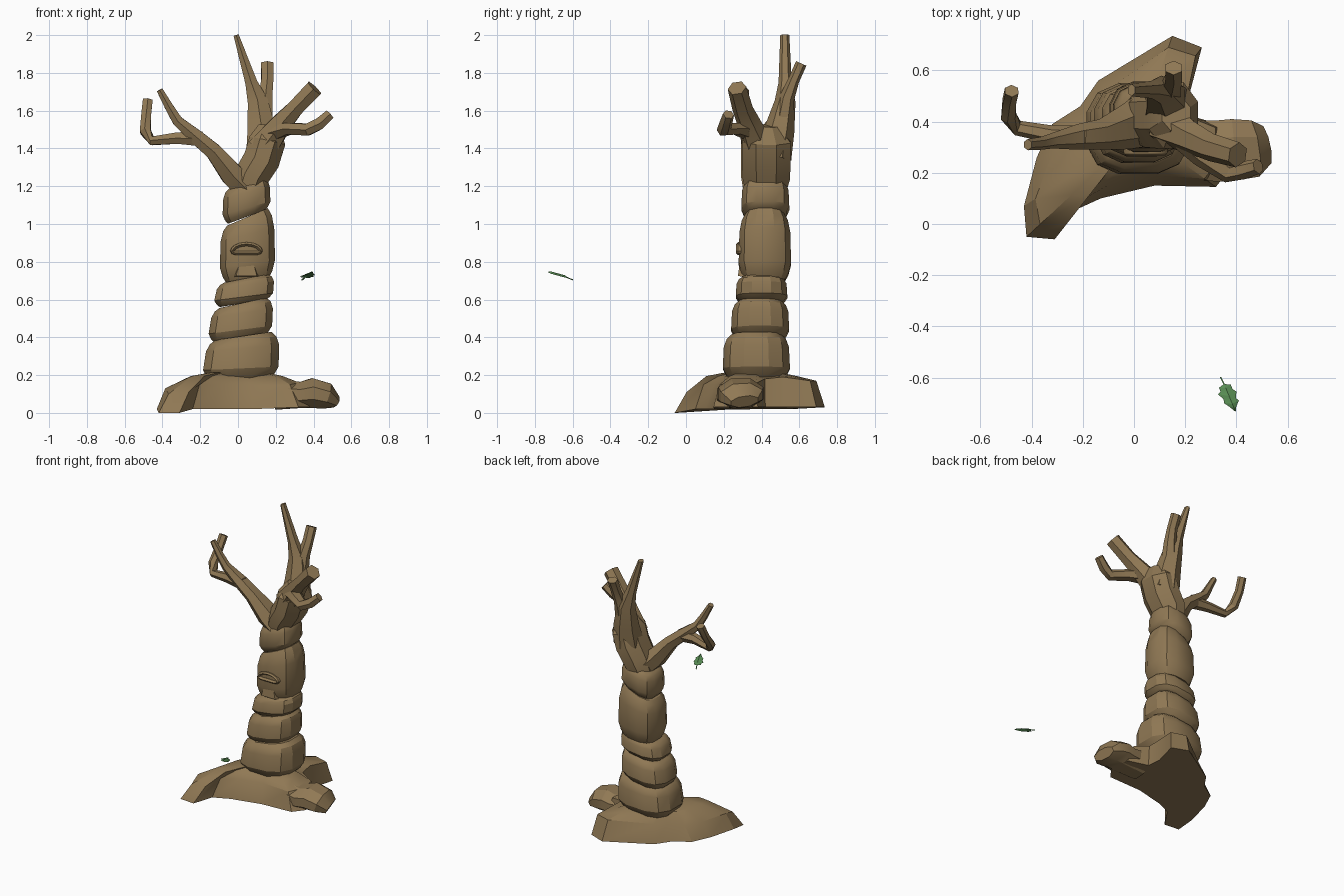
import bpy, bmesh, math
from mathutils import Vector


def material(name, color):
    m = bpy.data.materials.new(name)
    m.diffuse_color = (*color, 1)
    return m


BARK = material("bark brown", (0.28, 0.19, 0.09))
LEAF = material("leaf green", (0.10, 0.27, 0.09))


def finish(name, bm, mat, angle=28):
    bmesh.ops.recalc_face_normals(bm, faces=bm.faces)
    me = bpy.data.meshes.new(name)
    bm.to_mesh(me)
    bm.free()
    ob = bpy.data.objects.new(name, me)
    bpy.context.collection.objects.link(ob)
    me.materials.append(mat)
    bpy.ops.object.select_all(action='DESELECT')
    ob.select_set(True)
    bpy.context.view_layer.objects.active = ob
    bpy.ops.object.shade_smooth_by_angle(angle=math.radians(angle))
    return ob


def loft(name, rings, mat=BARK, closed=False):
    """Skin a list of equal-length point rings, capped unless closed."""
    bm = bmesh.new()
    vs = [[bm.verts.new(p) for p in r] for r in rings]
    n = len(vs[0])
    pairs = list(zip(vs, vs[1:])) + ([(vs[-1], vs[0])] if closed else [])
    for a, b in pairs:
        for i in range(n):
            j = (i + 1) % n
            bm.faces.new((a[i], a[j], b[j], b[i]))
    if not closed:
        bm.faces.new(vs[0])
        bm.faces.new(vs[-1])
    return finish(name, bm, mat)


def limb(name, path, sides=6):
    """Tube through (x, y, z, in-plane radius, depth radius) stations."""
    pts = [Vector(p[:3]) for p in path]
    rings = []
    for i, p in enumerate(path):
        t = (pts[min(i + 1, len(pts) - 1)] - pts[max(i - 1, 0)]).normalized()
        b = Vector((0, 1, 0))
        b = (b - t * b.dot(t)).normalized()
        a = t.cross(b)
        ring = []
        for k in range(sides):
            w = 2 * math.pi * (k + 0.5) / sides
            ring.append(pts[i] + a * p[3] * math.cos(w) + b * p[4] * math.sin(w))
        rings.append(ring)
    return loft(name, rings)


def sgnpow(v, e):
    return math.copysign(abs(v) ** e, v)


# Trunk: stacked, tilted bulges
# x0, x1, y0, y1, bottom z left/right, top z left/right
segments = [
    (-0.19, 0.22, 0.19, 0.555, 0.17, 0.18, 0.385, 0.43),
    (-0.16, 0.185, 0.235, 0.55, 0.37, 0.41, 0.555, 0.61),
    (-0.13, 0.19, 0.26, 0.54, 0.56, 0.60, 0.69, 0.735),
    (-0.10, 0.20, 0.275, 0.56, 0.69, 0.715, 0.99, 1.085),
    (-0.085, 0.175, 0.29, 0.55, 1.00, 1.075, 1.185, 1.25),
]
for s, (x0, x1, y0, y1, bl, br, tl, tr) in enumerate(segments):
    cx, cy, rx, ry = (x0 + x1) / 2, (y0 + y1) / 2, (x1 - x0) / 2, (y1 - y0) / 2
    lean = 0.02 if s < 3 else 0.0
    rings = []
    for f, k in ((0, 0.78), (0.1, 0.9), (0.26, 1.0), (0.72, 0.97), (0.9, 0.88), (1, 0.74)):
        ring = []
        for i in range(12):
            w = 2 * math.pi * (i + 0.5) / 12
            u, v = sgnpow(math.cos(w), 0.75), sgnpow(math.sin(w), 0.75)
            h = (u + 1) / 2
            lo, hi = bl + (br - bl) * h, tl + (tr - tl) * h
            ring.append((cx + rx * u * k + lean * (f - 0.26), cy + ry * v * k,
                         lo + (hi - lo) * f))
        rings.append(ring)
    loft("trunk_bulge_%d" % (s + 1), rings)

# Root mound: outline x, y, bottom z, shoulder inset, shoulder z
outline = [
    (-0.43, 0.07, 0.02, 0.10, 0.13), (-0.42, -0.05, 0.0, 0.12, 0.10),
    (-0.31, -0.06, 0.0, 0.15, 0.11), (-0.24, 0.05, 0.02, 0.14, 0.15),
    (-0.13, 0.10, 0.02, 0.20, 0.15), (0.08, 0.15, 0.02, 0.20, 0.15),
    (0.32, 0.145, 0.03, 0.15, 0.15), (0.38, 0.22, 0.03, 0.15, 0.16),
    (0.37, 0.38, 0.03, 0.15, 0.16), (0.23, 0.42, 0.03, 0.05, 0.18),
    (0.22, 0.52, 0.03, 0.05, 0.19), (0.265, 0.69, 0.03, 0.10, 0.17),
    (0.15, 0.735, 0.03, 0.12, 0.17), (-0.14, 0.56, 0.02, 0.20, 0.14),
    (-0.21, 0.46, 0.02, 0.20, 0.13), (-0.32, 0.39, 0.02, 0.18, 0.12),
    (-0.38, 0.26, 0.02, 0.15, 0.12),
]
C = (0.02, 0.36)


def inset(p, f, z):
    return (p[0] + (C[0] - p[0]) * f, p[1] + (C[1] - p[1]) * f, z)


loft("root_mound", [[p[:3] for p in outline],
                    [inset(p, p[3], p[4]) for p in outline],
                    [inset(p, 0.40, 0.195) for p in outline],
                    [inset(p, 0.65, 0.215) for p in outline]])

# Side root knob
limb("right_root", [(0.20, 0.29, 0.10, 0.09, 0.12), (0.33, 0.285, 0.095, 0.075, 0.13),
                    (0.39, 0.29, 0.105, 0.085, 0.13), (0.465, 0.295, 0.09, 0.075, 0.12),
                    (0.515, 0.31, 0.06, 0.035, 0.08)], 8)

# Fork and limbs
limb("main_fork", [(0.04, 0.42, 1.16, 0.09, 0.11), (0.07, 0.425, 1.25, 0.10, 0.135),
                   (0.125, 0.425, 1.34, 0.105, 0.14), (0.155, 0.425, 1.44, 0.105, 0.14),
                   (0.165, 0.43, 1.52, 0.06, 0.07)], 8)
limb("tall_branch", [(0.13, 0.46, 1.36, 0.10, 0.10), (0.125, 0.495, 1.5, 0.085, 0.08),
                     (0.105, 0.525, 1.65, 0.062, 0.055), (0.07, 0.525, 1.75, 0.037, 0.035),
                     (-0.01, 0.523, 2.0, 0.016, 0.024)])
limb("back_branch", [(0.13, 0.51, 1.52, 0.06, 0.05), (0.145, 0.535, 1.67, 0.042, 0.04),
                     (0.155, 0.57, 1.76, 0.037, 0.03), (0.155, 0.61, 1.85, 0.037, 0.03)])
limb("left_branch", [(0.04, 0.41, 1.19, 0.07, 0.11), (-0.03, 0.38, 1.26, 0.07, 0.09),
                     (-0.13, 0.35, 1.385, 0.05, 0.06), (-0.22, 0.34, 1.46, 0.045, 0.05),
                     (-0.32, 0.325, 1.545, 0.032, 0.03), (-0.365, 0.315, 1.62, 0.026, 0.025),
                     (-0.415, 0.31, 1.71, 0.019, 0.022)])
limb("left_hook", [(-0.19, 0.34, 1.45, 0.045, 0.045), (-0.32, 0.35, 1.455, 0.035, 0.035),
                   (-0.455, 0.375, 1.44, 0.026, 0.03), (-0.49, 0.42, 1.49, 0.033, 0.03),
                   (-0.487, 0.48, 1.57, 0.03, 0.026), (-0.478, 0.52, 1.655, 0.03, 0.026)])
limb("right_branch", [(0.13, 0.39, 1.40, 0.09, 0.09), (0.22, 0.34, 1.52, 0.065, 0.065),
                      (0.30, 0.30, 1.61, 0.05, 0.055), (0.405, 0.27, 1.72, 0.052, 0.05)])
limb("right_twig", [(0.20, 0.34, 1.49, 0.05, 0.06), (0.27, 0.27, 1.505, 0.035, 0.05),
                    (0.37, 0.20, 1.50, 0.036, 0.04), (0.43, 0.21, 1.53, 0.036, 0.035),
                    (0.485, 0.225, 1.58, 0.03, 0.03)])

# Knot hole: arched lip around a sunken slit
lip = []
for i in range(16):
    w = 2 * math.pi * i / 16
    u, v = sgnpow(math.cos(w), 0.8), math.sin(w)
    c = Vector((0.045 + 0.075 * u, 0.283, 0.858 + 0.024 * v + 0.012 * (1 - u * u)))
    out = Vector((u * 0.4, 0, v)).normalized()
    lip.append([c + out * 0.012 * a + Vector((0, 0.022 * b, 0))
                for a, b in ((1, 1), (0.8, -0.4), (0, -0.8), (-0.9, -0.2), (-1, 1))])
loft("knot_lip", lip, closed=True)

# Chin wedge under the knot
loft("knot_chin", [[(-0.02, 0.31, 0.72), (0.11, 0.31, 0.72), (0.10, 0.275, 0.725), (-0.01, 0.275, 0.725)],
                   [(0.0, 0.31, 0.81), (0.09, 0.31, 0.81), (0.08, 0.285, 0.80), (0.01, 0.285, 0.80)]])

# Floating leaf: serrated blade folded along the midrib, plus stem
left = [(0.332, -0.64), (0.338, -0.655), (0.328, -0.665), (0.350, -0.685), (0.352, -0.70), (0.37, -0.712)]
right = [(0.378, -0.628), (0.385, -0.645), (0.40, -0.655), (0.398, -0.68), (0.41, -0.69), (0.40, -0.712)]
stalk, tip = Vector((0.352, -0.625)), Vector((0.397, -0.734))


def height(y, fold):
    return 0.715 + (-0.62 - y) * 0.27 + fold


bm = bmesh.new()
rib = [bm.verts.new((*stalk.lerp(tip, i / 7), height(stalk.lerp(tip, i / 7).y, 0.008 * (i % 7 > 0))))
       for i in range(8)]
for edge in (left, right):
    side = [rib[0]] + [bm.verts.new((x, y, height(y, -0.004))) for x, y in edge] + [rib[7]]
    for i in range(7):
        quad = [rib[i], rib[i + 1], side[i + 1], side[i]]
        bm.faces.new(list(dict.fromkeys(quad)))
finish("leaf_blade", bm, LEAF, 15)
stem = [(0.338, -0.597, 0.704), (0.345, -0.612, 0.709), (0.354, -0.63, 0.717)]
loft("leaf_stem", [[(x + 0.003 * a, y, z + 0.003 * b) for a, b in ((-1, -1), (1, -1), (1, 1), (-1, 1))]
                   for x, y, z in stem], LEAF)
